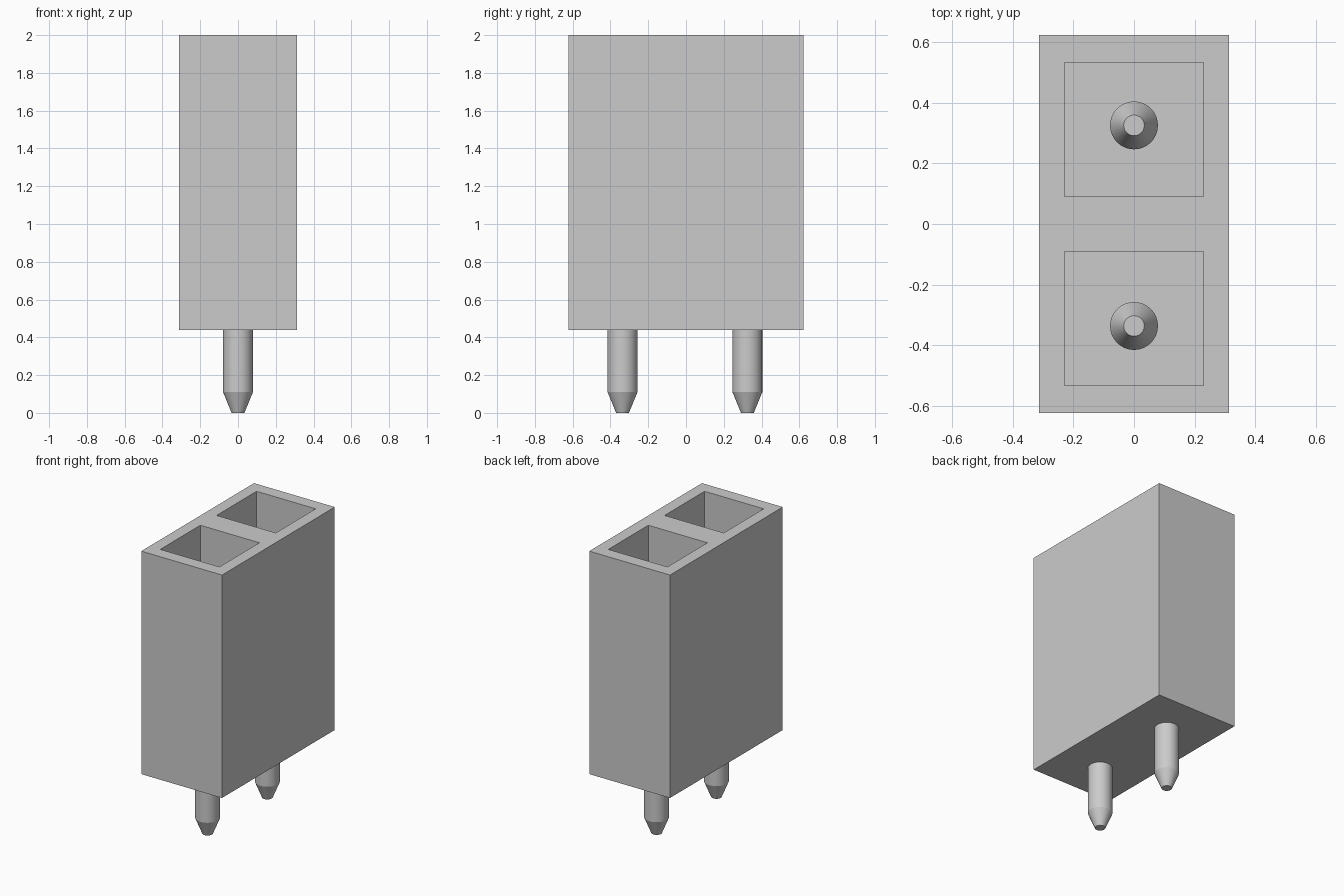
import bpy
import bmesh
import math
from mathutils import Matrix

cube = bpy.data.objects.get("Cube")
if cube:
    bpy.data.objects.remove(cube, do_unlink=True)

BOTTOM, TOP, FLOOR = 0.44, 2.0, 0.62
PIN_TOP, PIN_R, TIP_R, TAPER = 1.5, 0.079, 0.034, 0.11

grey = bpy.data.materials.new("light grey")
grey.use_nodes = True
colour = (0.6, 0.6, 0.6, 1)
grey.diffuse_color = colour
grey.node_tree.nodes["Principled BSDF"].inputs["Base Color"].default_value = colour


def finish(name, bm):
    mesh = bpy.data.meshes.new(name)
    bmesh.ops.recalc_face_normals(bm, faces=bm.faces)
    bm.to_mesh(mesh)
    bm.free()
    obj = bpy.data.objects.new(name, mesh)
    bpy.context.collection.objects.link(obj)
    mesh.materials.append(grey)
    return obj


def box(name, size_x, size_y, y, z0, z1):
    bm = bmesh.new()
    place = Matrix.Translation((0, y, (z0 + z1) / 2))
    scale = Matrix.Diagonal((size_x, size_y, z1 - z0, 1))
    bmesh.ops.create_cube(bm, size=1, matrix=place @ scale)
    return finish(name, bm)


def pin(name, y):
    # Closed profile spun about the pin axis
    profile = [(0, 0), (TIP_R, 0), (PIN_R, TAPER), (PIN_R, PIN_TOP - TAPER),
               (TIP_R, PIN_TOP), (0, PIN_TOP)]
    bm = bmesh.new()
    verts = [bm.verts.new((r, 0, z)) for r, z in profile]
    edges = [bm.edges.new(pair) for pair in zip(verts, verts[1:])]
    bmesh.ops.spin(bm, geom=verts + edges, cent=(0, 0, 0), axis=(0, 0, 1),
                   angle=math.tau, steps=32)
    bmesh.ops.remove_doubles(bm, verts=bm.verts, dist=0.0001)
    obj = finish(name, bm)
    obj.location.y = y
    bpy.ops.object.select_all(action="DESELECT")
    obj.select_set(True)
    bpy.context.view_layer.objects.active = obj
    bpy.ops.object.shade_smooth_by_angle(angle=math.radians(20))


# Housing with two open sockets
housing = box("housing", 0.625, 1.246, 0, BOTTOM, TOP)
for side, y in (("front", -0.311), ("back", 0.311)):
    cutter = box(side + "_socket_cutter", 0.458, 0.442, y, FLOOR, TOP + 0.2)
    cutter.hide_render = True
    cutter.hide_set(True)
    cut = housing.modifiers.new(side + " socket", "BOOLEAN")
    cut.operation = "DIFFERENCE"
    cut.solver = "EXACT"
    cut.object = cutter

# Contact pins through the floor
for side, y in (("front", -0.336), ("back", 0.325)):
    pin(side + "_pin", y)
